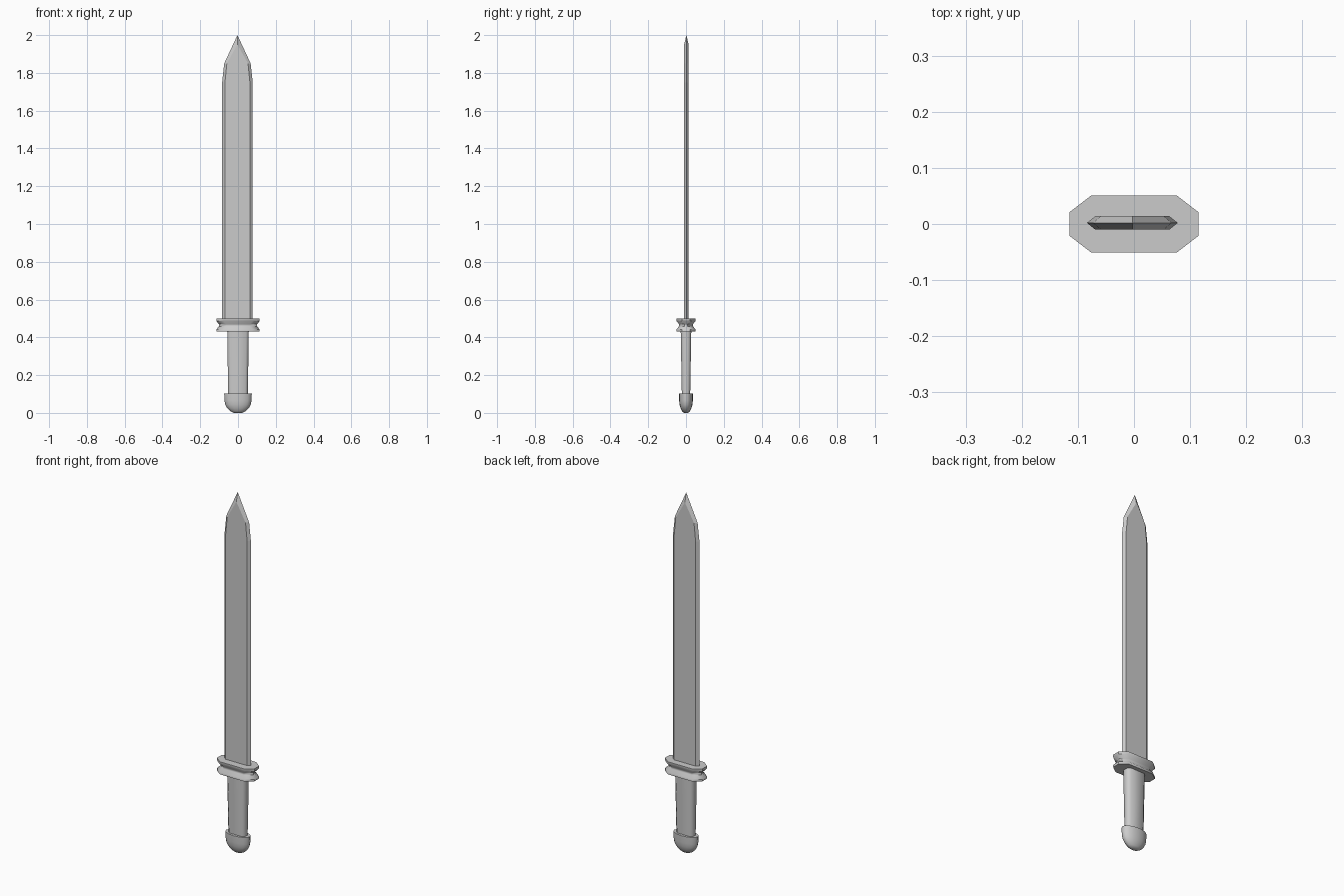
import bpy, bmesh, math

cube = bpy.data.objects.get("Cube")
if cube:
    bpy.data.objects.remove(cube)

steel = bpy.data.materials.new("plain grey")
steel.use_nodes = True
GREY = (0.6, 0.6, 0.6, 1)
steel.diffuse_color = GREY
steel.node_tree.nodes["Principled BSDF"].inputs["Base Color"].default_value = GREY


def loft(name, rings, smooth_angle=None):
    """Skin a stack of equal-length point rings and cap both ends."""
    bm = bmesh.new()
    loops = [[bm.verts.new(p) for p in ring] for ring in rings]
    n = len(loops[0])
    for a, b in zip(loops, loops[1:]):
        for i in range(n):
            j = (i + 1) % n
            bm.faces.new((a[i], a[j], b[j], b[i]))
    bm.faces.new(loops[0][::-1])
    bm.faces.new(loops[-1])
    bmesh.ops.recalc_face_normals(bm, faces=bm.faces)
    mesh = bpy.data.meshes.new(name)
    bm.to_mesh(mesh)
    bm.free()
    mesh.materials.append(steel)
    obj = bpy.data.objects.new(name, mesh)
    bpy.context.collection.objects.link(obj)
    if smooth_angle:
        bpy.ops.object.select_all(action='DESELECT')
        obj.select_set(True)
        bpy.context.view_layer.objects.active = obj
        bpy.ops.object.shade_smooth_by_angle(angle=math.radians(smooth_angle))
    return obj


def octagon(x, y, z, cut_x, cut_y):
    """Rectangle outline with its four corners cut off."""
    a, b = x - cut_x, y - cut_y
    return [(x, -b, z), (x, b, z), (a, y, z), (-a, y, z),
            (-x, b, z), (-x, -b, z), (-a, -y, z), (a, -y, z)]


def ellipse(x, y, z, sides=16):
    turns = [2 * math.pi * i / sides for i in range(sides)]
    return [(x * math.cos(t), y * math.sin(t), z) for t in turns]


def blade_outline(half, shoulder, tip, y):
    """Upright blade silhouette lying in one y plane."""
    mid = -0.003
    right = [(half, 0.49), (half, 1.75), (shoulder, 1.85)]
    left = [(-x, z) for x, z in reversed(right)]
    return [(mid + x, y, z) for x, z in right + [(0, tip)] + left]


# Blade: two flats with bevels meeting at the cutting edge
loft("blade", [blade_outline(0.066, 0.056, 1.95, -0.010),
               blade_outline(0.081, 0.070, 2.00, 0.002),
               blade_outline(0.066, 0.056, 1.95, 0.014)])

# Guard: cut-corner block with a groove around its middle
guard_profile = [(0, 0.43), (0, 0.442), (0.014, 0.458),
                 (0.014, 0.47), (0, 0.486), (0, 0.50)]
loft("guard", [octagon(0.115 - inset, 0.051 - inset, z, 0.039, 0.030)
               for inset, z in guard_profile], 50)

# Grip: rounded and slightly wider towards the guard
loft("grip", [octagon(0.052, 0.022, 0.09, 0.014, 0.012),
              octagon(0.057, 0.028, 0.435, 0.014, 0.014)], 50)

# Pommel: flat top rim and a rounded, bulbous base
pommel_profile = [(0.30, 0), (0.55, 0.009), (0.78, 0.025), (0.92, 0.043),
                  (0.98, 0.065), (1.0, 0.103)]
loft("pommel", [ellipse(0.073 * s, 0.037 * s, z)
                for s, z in pommel_profile], 50)
